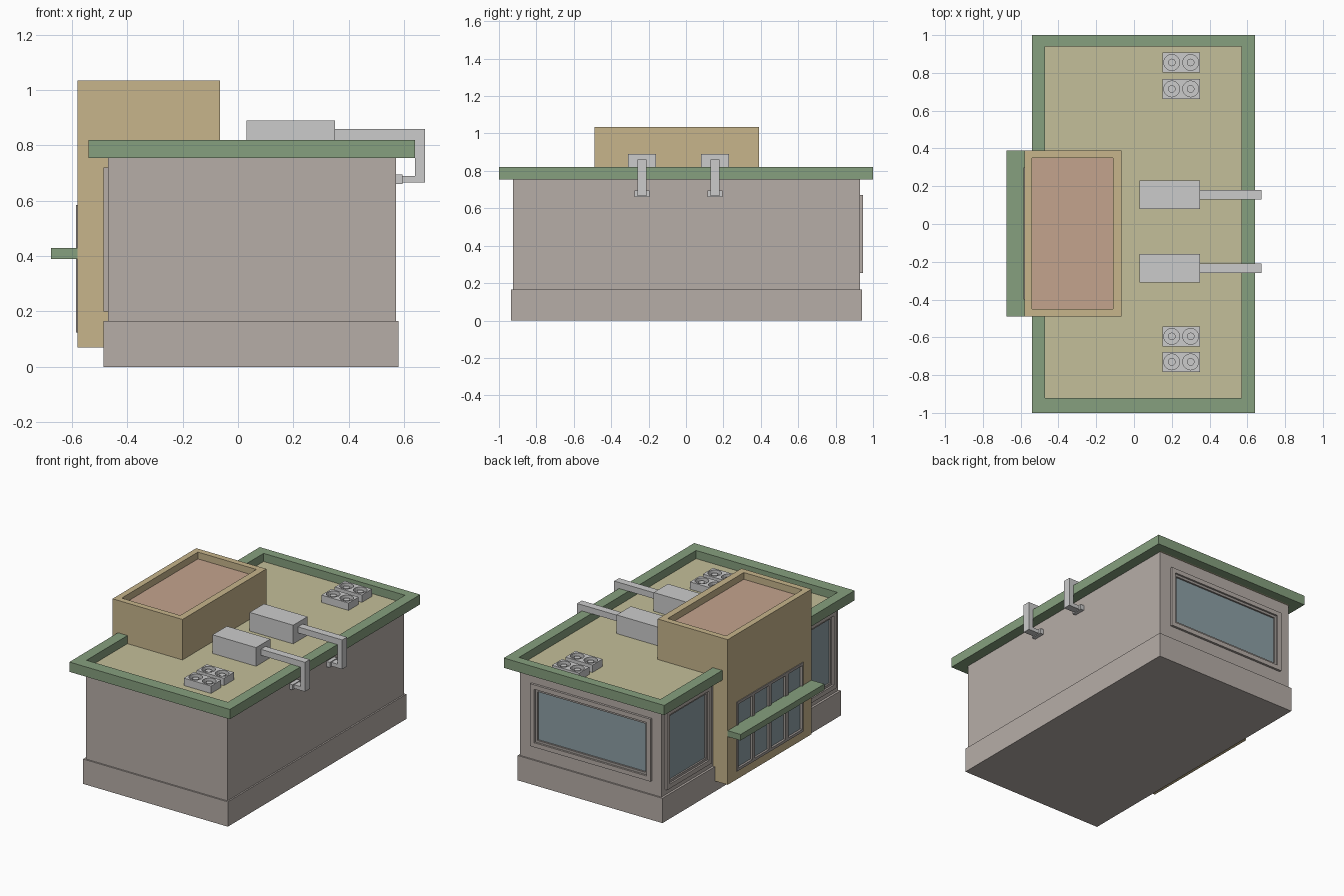
import bpy, bmesh

if "Cube" in bpy.data.objects:
    bpy.data.objects.remove(bpy.data.objects["Cube"])

def material(name, rgb):
    m = bpy.data.materials.new(name)
    m.diffuse_color = (*rgb, 1)
    m.use_nodes = True
    m.node_tree.nodes["Principled BSDF"].inputs["Base Color"].default_value = m.diffuse_color
    return m

WALL = material("warm_grey", (0.47, 0.42, 0.39))
ROOF = material("pale_roof", (0.55, 0.52, 0.32))
TAN = material("tan", (0.57, 0.46, 0.26))
PINK = material("pink_roof", (0.55, 0.37, 0.27))
GREEN = material("green_trim", (0.24, 0.35, 0.21))
GLASS = material("glass", (0.27, 0.35, 0.38))
FRAME = material("frame_grey", (0.36, 0.33, 0.31))

def finish(name, bm, mat=None):
    bmesh.ops.recalc_face_normals(bm, faces=bm.faces)
    me = bpy.data.meshes.new(name)
    bm.to_mesh(me)
    bm.free()
    ob = bpy.data.objects.new(name, me)
    bpy.context.collection.objects.link(ob)
    if mat:
        me.materials.append(mat)
    return ob

def add_box(bm, x, y, z):
    for v in bmesh.ops.create_cube(bm, size=1)["verts"]:
        v.co = [(r[0] + r[1]) / 2 + c * (r[1] - r[0]) for r, c in zip((x, y, z), v.co)]

def box(name, x, y, z, mat=None):
    bm = bmesh.new()
    add_box(bm, x, y, z)
    return finish(name, bm, mat)

def ring(name, axis, u, v, wu, wv, d, mat=None):
    """Rectangular frame in the plane across `axis`, with (low, high) border widths."""
    bm = bmesh.new()
    rects = [(u, v), ((u[0] + wu[0], u[1] - wu[1]), (v[0] + wv[0], v[1] - wv[1]))]
    loops = []
    for depth in d:
        for (a, b), (c, e) in rects:
            pts = [[a, c], [b, c], [b, e], [a, e]]
            for p in pts:
                p.insert(axis, depth)
            loops.append([bm.verts.new(p) for p in pts])
    o0, i0, o1, i1 = loops
    for p, q in ((o0, i0), (o1, i1), (o0, o1), (i0, i1)):
        for k in range(4):
            n = (k + 1) % 4
            bm.faces.new((p[k], p[n], q[n], q[k]))
    return finish(name, bm, mat)

def cut(ob, cutter):
    cutter.hide_render = True
    cutter.hide_set(True)
    mod = ob.modifiers.new("cut", "BOOLEAN")
    mod.object = cutter
    mod.solver = "EXACT"

# Main block, plinth and roof
walls = box("walls", (-0.47, 0.57), (-0.925, 0.93), (0.165, 0.755), WALL)
box("plinth", (-0.485, 0.58), (-0.935, 0.94), (0, 0.165), WALL)
box("roof_deck", (-0.48, 0.58), (-0.93, 0.945), (0.757, 0.766), ROOF)
ring("roof_parapet", 2, (-0.54, 0.64), (-1, 1), (0.07, 0.07), (0.08, 0.06), (0.755, 0.82), GREEN)

# Entrance tower with sunken roof
tower = box("entrance_tower", (-0.58, -0.065), (-0.49, 0.39), (0.07, 1.035), TAN)
cut(tower, box("tower_top_cutter", (-0.54, -0.11), (-0.45, 0.35), (0.985, 1.1)))
box("tower_roof", (-0.54, -0.11), (-0.45, 0.35), (0.983, 0.99), PINK)
box("canopy", (-0.675, -0.575), (-0.49, 0.39), (0.39, 0.43), GREEN)

# Glazed entrance: four tall panes
cut(tower, box("door_cutter", (-0.65, -0.56), (-0.395, 0.295), (0.13, 0.58)))
pane = 0.7 / 4
for i in range(4):
    y0 = -0.4 + i * pane
    ring(f"door_frame_{i}", 0, (y0, y0 + pane), (0.125, 0.585), (0.014, 0.014), (0.018, 0.018),
         (-0.585, -0.56), FRAME)
box("door_glass", (-0.57, -0.559), (-0.395, 0.295), (0.13, 0.58), GLASS)

# Windows: outer frame, stepped inner frame, recessed glass
def window(name, axis, u, v, face, out):
    def inset(r, t):
        return (r[0] + t, r[1] - t)
    def span(a, b):
        return tuple(sorted((face + out * a, face + out * b)))
    def place(uu, vv, dd):
        r = [uu, vv]
        r.insert(axis, dd)
        return r
    cut(walls, box(name + "_cutter", *place(inset(u, 0.02), inset(v, 0.02), span(-0.02, 0.1))))
    ring(name + "_frame", axis, u, v, (0.03, 0.03), (0.03, 0.03), span(-0.02, 0.015), WALL)
    ring(name + "_inner_frame", axis, inset(u, 0.03), inset(v, 0.03), (0.016, 0.016),
         (0.016, 0.016), span(-0.02, 0.003), FRAME)
    box(name + "_glass", *place(inset(u, 0.03), inset(v, 0.03), span(-0.021, -0.008)), GLASS)

window("back_window", 1, (-0.40, 0.485), (0.255, 0.67), 0.93, 1)
window("side_window_a", 0, (0.42, 0.89), (0.20, 0.72), -0.47, -1)
window("side_window_b", 0, (-0.89, -0.52), (0.20, 0.72), -0.47, -1)

# Rooftop air units with ducts bending over the parapet
duct_profile = [(0.34, 0.82), (0.64, 0.82), (0.64, 0.69), (0.58, 0.69),
                (0.58, 0.665), (0.675, 0.665), (0.675, 0.86), (0.34, 0.86)]
for i, yc in enumerate((-0.235, 0.155)):
    box(f"air_unit_{i}", (0.03, 0.35), (yc - 0.075, yc + 0.075), (0.76, 0.89))
    bm = bmesh.new()
    f = bm.faces.new([bm.verts.new((x, yc - 0.025, z)) for x, z in duct_profile])
    ext = bmesh.ops.extrude_face_region(bm, geom=[f])["geom"]
    bmesh.ops.translate(bm, vec=(0, 0.05, 0), verts=[v for v in ext if isinstance(v, bmesh.types.BMVert)])
    finish(f"duct_{i}", bm)
    box(f"duct_flange_{i}", (0.565, 0.595), (yc - 0.04, yc + 0.04), (0.66, 0.695))

# Twin-fan condensers: round wells with a hub in each
def cylinders(name, centres, r, z0, z1):
    bm = bmesh.new()
    for x, y in centres:
        vs = bmesh.ops.create_cone(bm, cap_ends=True, segments=20, radius1=r, radius2=r,
                                   depth=z1 - z0)["verts"]
        bmesh.ops.translate(bm, vec=(x, y, (z0 + z1) / 2), verts=vs)
    return finish(name, bm)

for i, yc in enumerate((-0.73, -0.595, 0.715, 0.855)):
    unit = box(f"condenser_{i}", (0.15, 0.35), (yc - 0.053, yc + 0.053), (0.76, 0.815))
    spots = [(0.2, yc), (0.3, yc)]
    cut(unit, cylinders(f"fan_well_cutter_{i}", spots, 0.042, 0.79, 0.85))
    cylinders(f"fan_hubs_{i}", spots, 0.02, 0.785, 0.807)
